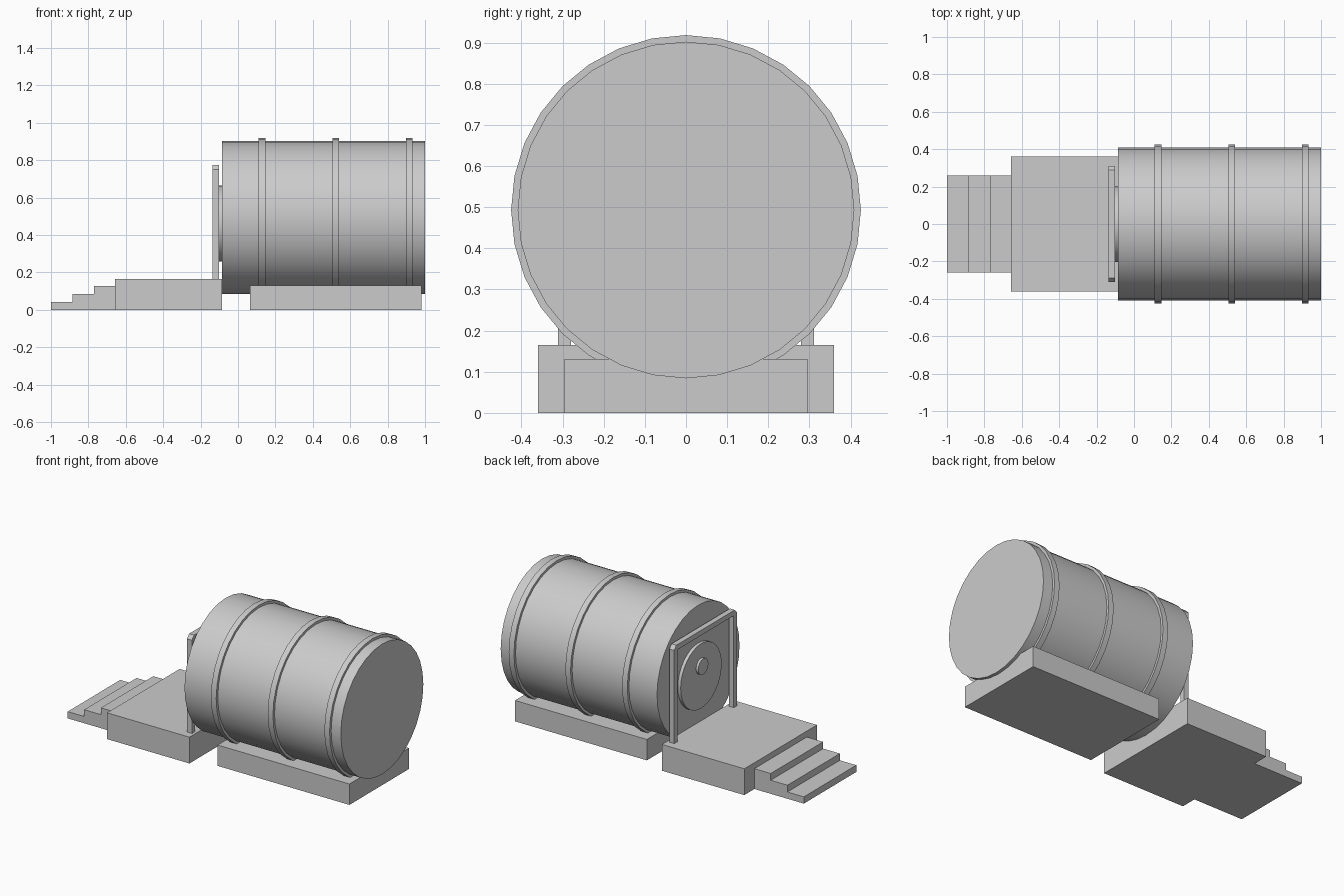
import bpy, bmesh, math

cube = bpy.data.objects.get("Cube")
if cube:
    bpy.data.objects.remove(cube, do_unlink=True)

GREY = (0.6, 0.6, 0.6, 1)
grey = bpy.data.materials.new("plain grey")
grey.use_nodes = True
grey.diffuse_color = GREY
grey.node_tree.nodes["Principled BSDF"].inputs["Base Color"].default_value = GREY


def prism(name, points, offset):
    """Closed solid made by pushing a flat outline along an offset."""
    bm = bmesh.new()
    face = bm.faces.new([bm.verts.new(p) for p in points])
    result = bmesh.ops.extrude_face_region(bm, geom=[face])
    moved = [v for v in result["geom"] if isinstance(v, bmesh.types.BMVert)]
    bmesh.ops.translate(bm, verts=moved, vec=offset)
    bmesh.ops.recalc_face_normals(bm, faces=bm.faces)
    mesh = bpy.data.meshes.new(name)
    bm.to_mesh(mesh)
    bm.free()
    mesh.materials.append(grey)
    obj = bpy.data.objects.new(name, mesh)
    bpy.context.collection.objects.link(obj)
    return obj


def block(name, x0, x1, half_width, height):
    outline = [(x0, -half_width, 0), (x1, -half_width, 0),
               (x1, half_width, 0), (x0, half_width, 0)]
    return prism(name, outline, (0, 0, height))


def drum(name, x0, x1, radius, z):
    """Cylinder lying along x."""
    bpy.ops.mesh.primitive_cylinder_add(
        vertices=32, radius=radius, depth=x1 - x0,
        location=((x0 + x1) / 2, 0, z), rotation=(0, math.pi / 2, 0))
    obj = bpy.context.object
    obj.name = name
    obj.data.materials.append(grey)
    bpy.ops.object.shade_smooth_by_angle(angle=math.radians(30))
    return obj


# Barrel with its hoops
AXIS = 0.493
drum("barrel", -0.085, 1.0, 0.409, AXIS)
for label, x in (("front", 0.128), ("middle", 0.522), ("rear", 0.915)):
    drum(label + "_hoop", x - 0.018, x + 0.018, 0.425, AXIS)

# Round door and its knob
drum("door", -0.105, -0.08, 0.203, 0.462)
drum("door_knob", -0.12, -0.1, 0.05, 0.525)

# Door frame: two posts and a lintel with clipped corners
half = [(0.311, 0.16), (0.311, 0.75), (0.29, 0.774)]
inner = [(0.279, 0.742), (0.279, 0.16)]
right = [(-y, z) for y, z in half]
left_inner = [(-y, z) for y, z in reversed(inner)]
outline = half + right[::-1] + left_inner + inner
prism("door_frame", [(-0.136, y, z) for y, z in outline], (0.034, 0, 0))

# Base blocks
block("porch", -0.657, -0.085, 0.36, 0.165)
block("barrel_base", 0.065, 0.98, 0.295, 0.131)

# Steps as one stair outline
edges = [-1.0, -0.886, -0.77, -0.657]
stair = [(edges[0], 0)]
for i in range(3):
    height = 0.0425 * (i + 1)
    stair += [(edges[i], height), (edges[i + 1], height)]
stair.append((edges[-1], 0))
prism("steps", [(x, -0.26, z) for x, z in stair], (0, 0.52, 0))
